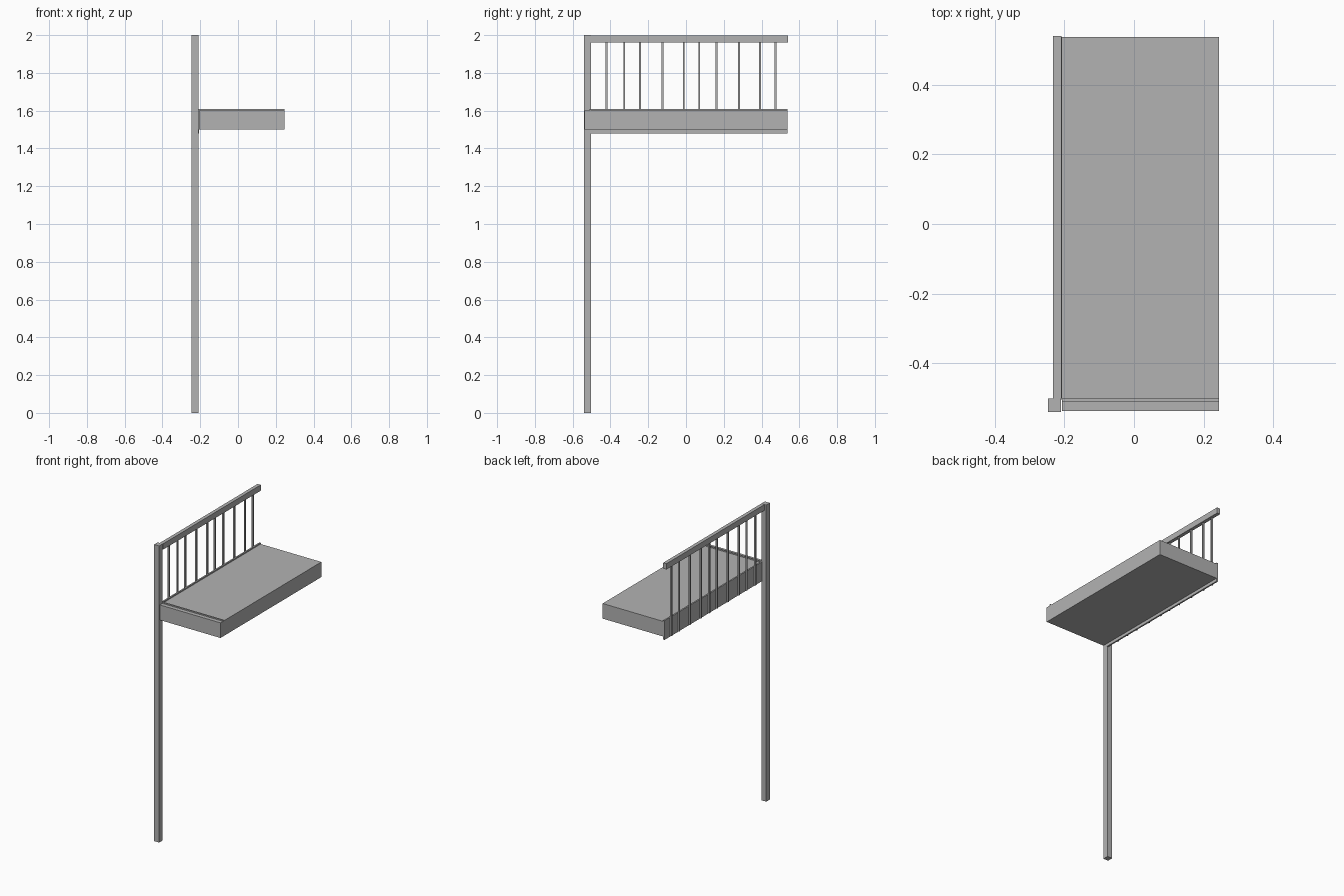
import bpy

cube = bpy.data.objects.get("Cube")
if cube:
    bpy.data.objects.remove(cube, do_unlink=True)

# One plain grey for everything
grey = bpy.data.materials.new("plain grey")
grey.use_nodes = True
COLOUR = (0.45, 0.45, 0.45, 1)
grey.diffuse_color = COLOUR
grey.node_tree.nodes["Principled BSDF"].inputs["Base Color"].default_value = COLOUR


def box(name, x, y, z):
    """Box spanning the given (low, high) ranges."""
    spans = (x, y, z)
    bpy.ops.mesh.primitive_cube_add(size=1, location=[(a + b) / 2 for a, b in spans])
    obj = bpy.context.object
    obj.name = name
    obj.scale = [b - a for a, b in spans]
    bpy.ops.object.transform_apply(location=False, rotation=False, scale=True)
    obj.data.materials.append(grey)
    return obj


SIDE = -0.207          # left edge of the deck slab
PLATE = SIDE - 0.01    # outer face of the side plate
BACK = 0.538

# Corner post from the ground to the handrail
box("corner_post", (-0.247, -0.21), (-0.54, -0.502), (0, 2))

# Deck slab with a thin raised strip near its front edge
box("deck_slab", (SIDE, 0.245), (-0.537, BACK), (1.5, 1.602))
box("front_lip", (SIDE, 0.245), (-0.51, -0.502), (1.602, 1.61))

# Plate along the railing side, slightly deeper than the slab
box("side_plate", (PLATE, SIDE), (-0.505, BACK), (1.48, 1.61))

# Handrail and unevenly spaced balusters fixed to the outside of the plate
box("handrail", (-0.233, -0.209), (-0.502, 0.541), (1.96, 1.999))
for i, y in enumerate((-0.42, -0.327, -0.243, -0.125, -0.012,
                       0.07, 0.162, 0.28, 0.392, 0.474)):
    box(f"baluster_{i + 1}", (PLATE - 0.011, PLATE), (y - 0.005, y + 0.005), (1.485, 1.965))
